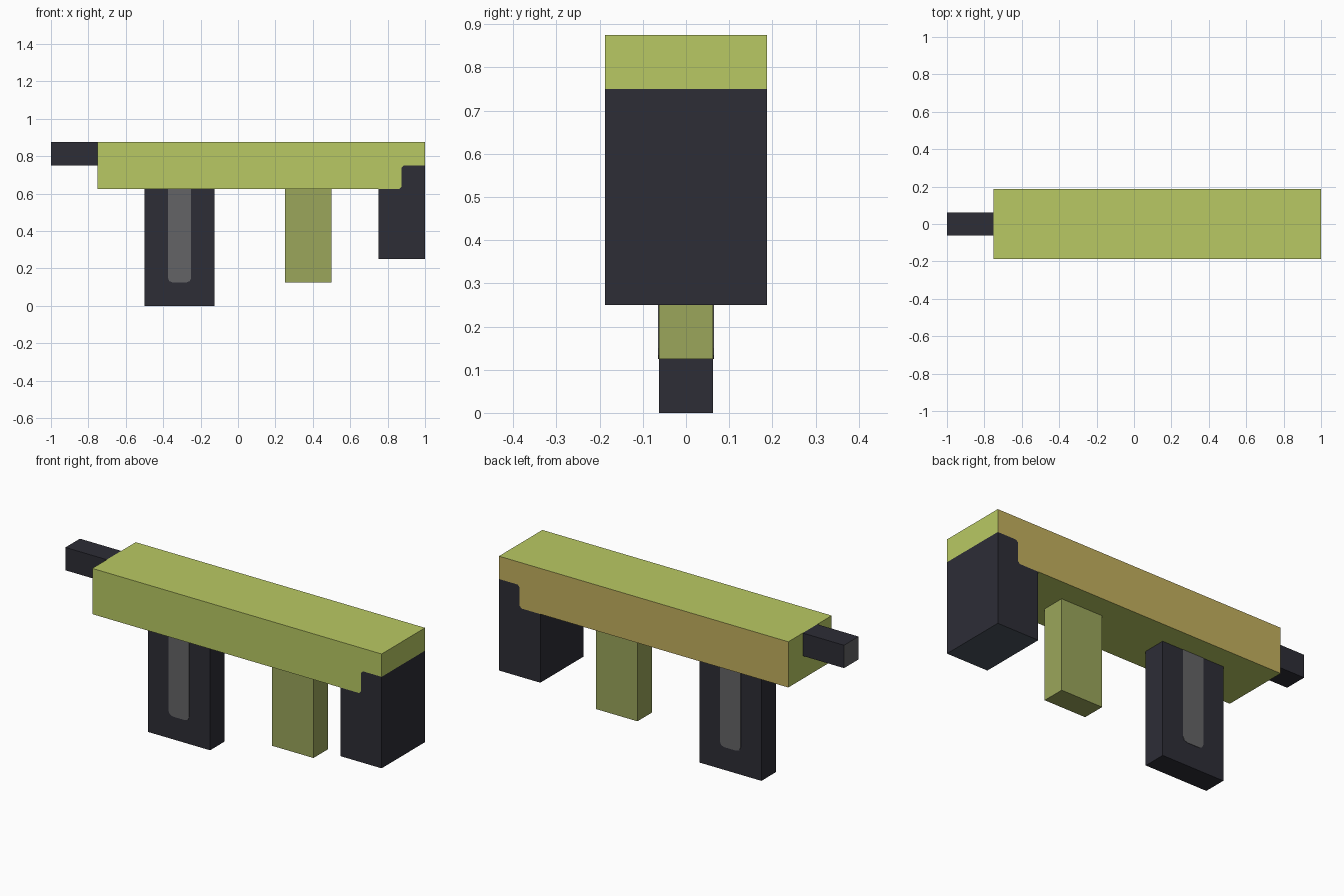
import bpy
import bmesh

if "Cube" in bpy.data.objects:
    bpy.data.objects.remove(bpy.data.objects["Cube"], do_unlink=True)


def material(name, hex_code):
    """Flat material from a display colour, converted to linear."""
    rgb = [int(hex_code[i:i + 2], 16) / 255 for i in (0, 2, 4)]
    lin = [c / 12.92 if c < 0.04045 else ((c + 0.055) / 1.055) ** 2.4 for c in rgb]
    mat = bpy.data.materials.new(name)
    mat.use_nodes = True
    mat.diffuse_color = (*lin, 1)
    mat.node_tree.nodes["Principled BSDF"].inputs["Base Color"].default_value = (*lin, 1)
    return mat


lime = material("lime green", "b9c963")
olive = material("olive green", "9ba65b")
tan = material("tan", "c4b05e")
charcoal = material("charcoal", "2d2d36")
grey = material("mid grey", "646466")
slate = material("slate", "4a545e")


def extrude_profile(name, profile, y0, y1, mats, rule=None):
    """Extrude an x-z outline along y; rule maps a face normal to a material slot."""
    bm = bmesh.new()
    face = bm.faces.new([bm.verts.new((x, y0, z)) for x, z in profile])
    geom = bmesh.ops.extrude_face_region(bm, geom=[face])["geom"]
    moved = [v for v in geom if isinstance(v, bmesh.types.BMVert)]
    bmesh.ops.translate(bm, verts=moved, vec=(0, y1 - y0, 0))
    bmesh.ops.recalc_face_normals(bm, faces=bm.faces)
    bm.normal_update()
    if rule:
        for f in bm.faces:
            f.material_index = rule(f.normal)
    mesh = bpy.data.meshes.new(name)
    bm.to_mesh(mesh)
    bm.free()
    for m in mats:
        mesh.materials.append(m)
    obj = bpy.data.objects.new(name, mesh)
    bpy.context.collection.objects.link(obj)
    return obj


def box(x0, x1, z0, z1):
    return [(x0, z0), (x1, z0), (x1, z1), (x0, z1)]


WIDE, THIN = 0.1875, 0.0625
BOTTOM, STEP, TOP = 0.625, 0.75, 0.875
NOTCH, C = 0.875, 0.012

# Seam shared by the body and the stock, with clipped corners
seam = [(NOTCH - C, BOTTOM), (NOTCH, BOTTOM + C),
        (NOTCH, STEP - C), (NOTCH + C, STEP), (1, STEP)]

# Main body, with a tan back face
extrude_profile("body", [(-0.75, BOTTOM)] + seam + [(1, TOP), (-0.75, TOP)],
                -WIDE, WIDE, [lime, tan], lambda n: int(n.y > 0.9))

# Stock rising into the notch, with a slate underside
extrude_profile("stock", [(0.75, 0.25), (0.75, BOTTOM)] + seam + [(1, 0.25)],
                -WIDE, WIDE, [charcoal, slate], lambda n: int(n.z < -0.9 ))

# Barrel with a grey muzzle face
extrude_profile("barrel", box(-1, -0.75, STEP, TOP), -THIN, THIN,
                [charcoal, grey], lambda n: int(n.x < -0.9))

# Grip and magazine under the body
extrude_profile("grip", box(0.25, 0.5, 0.125, BOTTOM), -THIN, THIN, [olive])
extrude_profile("magazine", box(-0.5, -0.125, 0, BOTTOM), -THIN, THIN, [charcoal])

# Round-cornered grey strip on both magazine faces
R = 0.025
strip = [(-0.375, BOTTOM), (-0.375, 0.125 + R), (-0.375 + R * 0.3, 0.125 + R * 0.3),
         (-0.375 + R, 0.125), (-0.25 - R, 0.125), (-0.25 - R * 0.3, 0.125 + R * 0.3),
         (-0.25, 0.125 + R), (-0.25, BOTTOM)]
for side, label in ((-1, "front"), (1, "back")):
    extrude_profile(label + "_magazine_strip", strip,
                    side * THIN, side * (THIN + 0.002), [grey])
